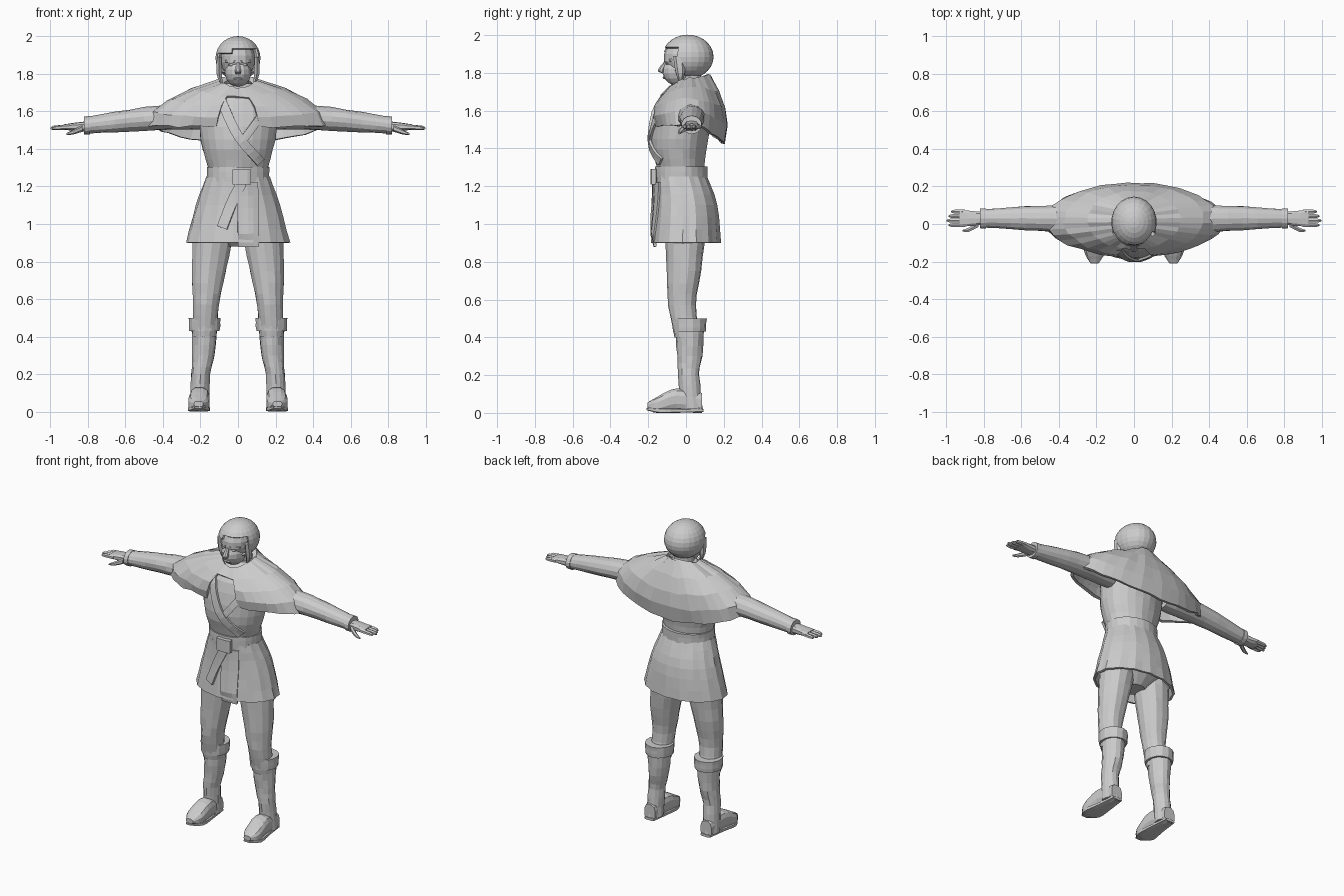
import bpy, bmesh, math, random
from mathutils import Vector
from mathutils.bvhtree import BVHTree

random.seed(4)
if "Cube" in bpy.data.objects:
    bpy.data.objects.remove(bpy.data.objects["Cube"])

grey = (0.6, 0.6, 0.6, 1)
material = bpy.data.materials.new("plain grey")
material.use_nodes = True
material.diffuse_color = grey
material.node_tree.nodes["Principled BSDF"].inputs["Base Color"].default_value = grey

right, back, up = Vector((1, 0, 0)), Vector((0, 1, 0)), Vector((0, 0, 1))
SECTION_AXES = {'X': (back, up), 'Y': (right, up), 'Z': (right, back)}


def finish(name, bm, mirror=False, thickness=0):
    bmesh.ops.recalc_face_normals(bm, faces=bm.faces)
    mesh = bpy.data.meshes.new(name)
    bm.to_mesh(mesh)
    bm.free()
    mesh.materials.append(material)
    part = bpy.data.objects.new(name, mesh)
    bpy.context.collection.objects.link(part)
    if thickness:
        modifier = part.modifiers.new("thickness", 'SOLIDIFY')
        modifier.thickness, modifier.offset = thickness, 0
    if mirror:
        part.modifiers.new("mirror", 'MIRROR')
    return part


def skin(bm, rows, closed=True):
    """Join neighbouring rows of vertices with quads."""
    count = len(rows[0])
    for lower, upper in zip(rows, rows[1:]):
        for i in range(count if closed else count - 1):
            j = (i + 1) % count
            bm.faces.new((lower[i], lower[j], upper[j], upper[i]))


def spline(points, steps):
    """Smooth curve through points; the fourth component is a radius."""
    pts = [Vector(p) for p in points]
    pts = [pts[0] * 2 - pts[1]] + pts + [pts[-1] * 2 - pts[-2]]
    curve = []
    for a, b, c, d in zip(pts, pts[1:], pts[2:], pts[3:]):
        for k in range(steps):
            t = k / steps
            bend = (a * 2 - b * 5 + c * 4 - d) * t + (b * 3 - a - c * 3 + d) * t * t
            curve.append(b + (c - a + bend) * t / 2)
    return curve + [pts[-2]]


def tube(name, points, along='Z', flat=(1, 1), sides=14, steps=3, square=1,
         rough=0, pleat=0, tilt=0, caps=True, **options):
    """Sections along a curve; flat is depth over width at both ends."""
    bm = bmesh.new()
    across, over = SECTION_AXES[along]
    rings = spline(points, steps)
    rows = []
    for n, ring in enumerate(rings):
        share = n / (len(rings) - 1)
        depth = flat[0] * (1 - share) + flat[1] * share
        row = []
        for i in range(sides):
            angle = math.tau * (i + 0.5) / sides
            c, s = math.cos(angle), math.sin(angle)
            radius = ring.w * (1 + pleat * (i % 2) + random.uniform(-rough, rough))
            spot = (ring.xyz + up * tilt * s
                    + across * radius * math.copysign(abs(c) ** square, c)
                    + over * radius * depth * math.copysign(abs(s) ** square, s))
            spot.z = max(spot.z, 0)
            row.append(bm.verts.new(spot))
        rows.append(row)
    skin(bm, rows)
    if caps:
        bm.faces.new(rows[0])
        bm.faces.new(rows[-1])
    return finish(name, bm, **options)


def blob(name, centre, radii, segments=14, cut=None, **options):
    bm = bmesh.new()
    bmesh.ops.create_uvsphere(bm, u_segments=segments, v_segments=segments * 2 // 3, radius=1)
    for vert in bm.verts:
        vert.co = Vector(centre) + vert.co * Vector(radii)
    if cut:
        opening = [f for f in bm.faces if cut(f.calc_center_median())]
        bmesh.ops.delete(bm, geom=opening, context='FACES')
    return finish(name, bm, **options)


def band(name, target, path, width, lift=0.01, columns=4):
    """Cloth strip laid on the front of another part along x, z points."""
    mesh = target.data
    tree = BVHTree.FromPolygons([v.co for v in mesh.vertices],
                                [p.vertices for p in mesh.polygons])
    line = spline(path, 5)
    bm = bmesh.new()
    rows, surface = [], -0.15
    for i, point in enumerate(line):
        ahead, behind = line[min(i + 1, len(line) - 1)], line[max(i - 1, 0)]
        course = (ahead - behind).normalized()
        row = []
        for k in range(columns + 1):
            spot = point + Vector((-course.y, course.x)) * width * (k / columns - 0.5)
            hit = tree.ray_cast(Vector((spot.x, -1, spot.y)), back)[0]
            surface = hit.y if hit else surface
            row.append(bm.verts.new((spot.x, surface - lift, spot.y)))
        rows.append(row)
    skin(bm, rows, closed=False)
    return finish(name, bm, thickness=0.014)


# Head and face
blob("skull", centre=(0, 0, 1.88), radii=(.094, .118, .11))
blob("jaw", centre=(0, -.04, 1.81), radii=(.072, .085, .08))
blob("lips", centre=(0, -.115, 1.775), radii=(.026, .009, .007), segments=9)
blob("eye", centre=(.036, -.1, 1.85), radii=(.017, .008, .007), segments=9, mirror=True)
tube("brow", [(.014, -.11, 1.866, .007), (.07, -.078, 1.868, .007)],
     along='X', sides=6, mirror=True)
tube("nose", [(0, -.1, 1.87, .008), (0, -.132, 1.815, .019), (0, -.12, 1.8, .012)], sides=8)
tube("neck", [(0, .02, 1.64, .065), (0, .02, 1.8, .06)])

# Hair: cap with an open face, and side locks
blob("hair", centre=(0, .01, 1.885), radii=(.115, .13, .111), segments=22, thickness=.012,
     cut=lambda c: c.z < 1.79 or (c.y < -.04 and c.z < 1.925 + .15 * c.x))
tube("side_lock", [(.1, -.04, 1.89, .014), (.1, -.03, 1.8, .016), (.085, -.03, 1.74, .005)],
     flat=(2, 1), sides=6, mirror=True)

# Wrapped tunic and pleated skirt
tunic = tube("tunic", [(0, -.02, 1.2, .16), (0, -.03, 1.3, .16), (0, -.035, 1.45, .2),
                       (0, 0, 1.65, .2), (0, .01, 1.75, .08)],
             flat=(.82, .7), sides=24, rough=.015)
skirt = tube("skirt", [(0, -.025, 1.25, .16), (0, 0, 1.1, .213), (0, 0, .9, .265)],
             flat=(.8, .66), sides=32, pleat=.025, rough=.008, caps=False, thickness=.014)
band("front_flap", skirt, [(.05, 1.22), (.055, .88)], width=.11)
band("lapel_over", tunic, [(-.09, 1.66), (0, 1.47), (.12, 1.33)], width=.05)
band("lapel_under", tunic, [(.14, 1.6), (.03, 1.45)], width=.04, lift=.006)

# Belt with knot and hanging end
tube("belt", [(0, -.025, 1.225, .167), (0, -.025, 1.305, .167)],
     flat=(.84, .84), sides=24, rough=.01)
tube("belt_knot", [(.02, -.17, 1.21, .05), (.02, -.17, 1.29, .05)],
     flat=(.4, .4), sides=8, square=.5)
band("belt_end", skirt, [(.02, 1.22), (-.03, 1.12), (-.085, .98)], width=.055, lift=.018)

# Short cape: flares out over the shoulders, hangs lower behind, open in front
bm = bmesh.new()
rows = []
levels, spokes = 5, 40
for k in range(levels):
    t = k / (levels - 1)
    width = .1 + .38 * math.sin(t * math.pi / 2)
    depth = .1 + .09 * math.sin(t * 2.2)
    side, front, rear = 1.76 - .24 * t ** 1.2, 1.72 - .2 * t, 1.79 - .36 * t
    row = []
    for i in range(spokes):
        angle = math.tau * (i + 0.5) / spokes
        c, s = math.cos(angle), math.sin(angle)
        height = side * c * c + (rear if s > 0 else front) * s * s
        crumple = 1 + random.uniform(-.025, .025)
        row.append(bm.verts.new((width * c * crumple, .02 + depth * s * crumple,
                                 height + random.uniform(-.006, .006))))
    rows.append(row)
skin(bm, rows)
bm.faces.ensure_lookup_table()
opening = []
for index, face in enumerate(bm.faces):
    middle = face.calc_center_median()
    level = index // spokes
    if level and middle.y < 0 and abs(middle.x) < .02 + .035 * level:
        opening.append(face)
bmesh.ops.delete(bm, geom=opening, context='FACES')
finish("cape", bm, thickness=.02)
tube("cape_collar", [(0, .01, 1.66, .14), (0, .01, 1.71, .125), (0, .015, 1.75, .09)],
     flat=(.9, 1), sides=20, tilt=.035, rough=.03, caps=False, thickness=.03)

# Arms
tube("sleeve", [(.2, .02, 1.58, .08), (.5, .03, 1.56, .068), (.82, .03, 1.525, .048)],
     along='X', flat=(.95, .9), steps=4, rough=.04, mirror=True)
tube("sleeve_cuff", [(.79, .03, 1.526, .055), (.82, .03, 1.525, .054)],
     along='X', flat=(.9, .9), mirror=True)

# Hands
tube("palm", [(.8, .03, 1.52, .035), (.93, .03, 1.517, .047)],
     along='X', flat=(.8, .3), sides=10, square=.7, mirror=True)
for k in range(4):
    y = .024 * k - .006
    tip = 1 - .012 * abs(k - 1)
    tube("finger", [(.9, y, 1.517, .013), (tip - .02, y, 1.513, .012), (tip, y, 1.51, .004)],
         along='X', sides=6, steps=2, mirror=True)
tube("thumb", [(.83, 0, 1.51, .018), (.88, -.03, 1.49, .013), (.915, -.036, 1.48, .005)],
     along='X', sides=6, steps=2, mirror=True)

# Trousers
tube("hips", [(0, 0, .88, .07), (0, 0, 1, .19), (0, -.01, 1.22, .15)], flat=(.9, .8))
tube("trouser_leg", [(.125, 0, 1, .115), (.155, -.01, .75, .092),
                     (.17, -.02, .57, .07), (.18, .01, .4, .065)],
     flat=(.95, 1.1), rough=.03, mirror=True)

# Boots
tube("boot_shaft", [(.18, .02, .48, .072), (.185, .02, .3, .06), (.2, .015, .2, .051),
                    (.205, .03, .02, .052)],
     flat=(1.1, 1.1), rough=.05, mirror=True)
tube("boot_cuff", [(.178, .018, .43, .083), (.178, .018, .5, .087)],
     flat=(1.06, 1.05), rough=.02, mirror=True)
tube("boot_foot", [(.205, .085, .05, .04), (.205, -.05, .07, .053), (.21, -.15, .04, .055),
                   (.21, -.205, .04, .025)],
     along='Y', flat=(1.4, .6), sides=12, square=.75, rough=.02, mirror=True)
tube("boot_sole", [(.205, .092, .012, .035), (.205, -.04, .012, .05), (.21, -.14, .012, .06),
                   (.21, -.21, .02, .022)],
     along='Y', flat=(.24, .24), sides=8, square=.5, mirror=True)
